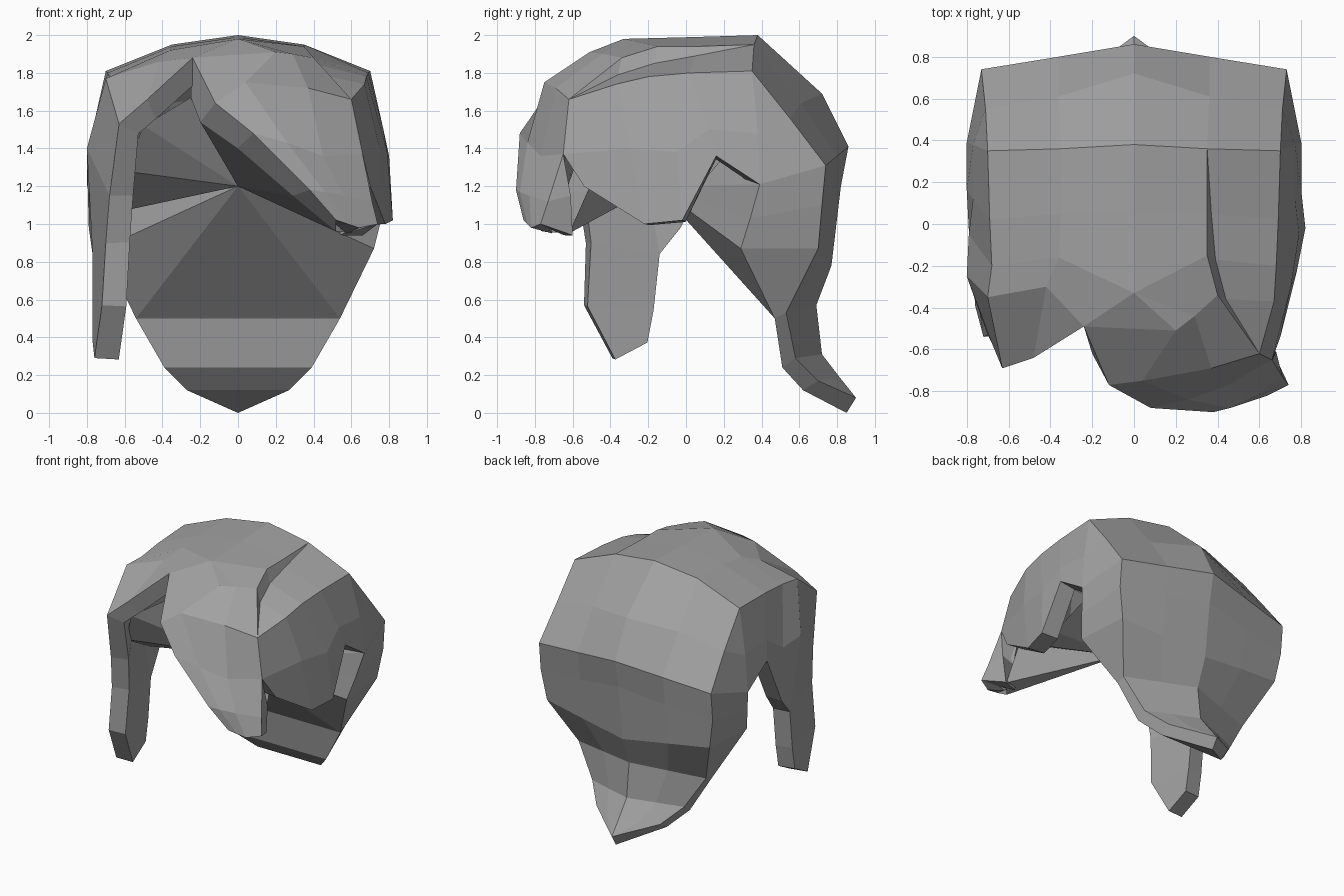
import bpy
import bmesh
from mathutils import Vector

old_cube = bpy.data.objects.get("Cube")
if old_cube:
    bpy.data.objects.remove(old_cube, do_unlink=True)

# One flat grey for everything
grey = bpy.data.materials.new("hair_grey")
grey.use_nodes = True
hair_colour = (0.36, 0.36, 0.36, 1.0)
grey.diffuse_color = hair_colour
grey.node_tree.nodes["Principled BSDF"].inputs["Base Color"].default_value = hair_colour


def flip(point):
    """Mirror a point to the other side."""
    return (-point[0], point[1], point[2])


def mirrored(row):
    return [flip(point) for point in row]


def add_face(bm, points):
    return bm.faces.new([bm.verts.new(point) for point in points])


def loft(bm, rows):
    """Skin neighbouring rows of points with quads."""
    for upper, lower in zip(rows, rows[1:]):
        for i in range(len(upper) - 1):
            add_face(bm, [upper[i], upper[i + 1], lower[i + 1], lower[i]])


def weld(bm):
    bmesh.ops.remove_doubles(bm, verts=bm.verts, dist=0.002)
    bmesh.ops.dissolve_degenerate(bm, edges=bm.edges, dist=0.001)
    bm.normal_update()


def face_outward(bm, centre):
    """Turn every face away from the middle of the head."""
    for face in bm.faces:
        if face.normal.dot(face.calc_center_median() - Vector(centre)) < 0:
            face.normal_flip()


def make_object(name, bm, thickness=None):
    mesh = bpy.data.meshes.new(name)
    bm.to_mesh(mesh)
    bm.free()
    mesh.materials.append(grey)
    part = bpy.data.objects.new(name, mesh)
    bpy.context.scene.collection.objects.link(part)
    if thickness:
        solid = part.modifiers.new("hair_thickness", "SOLIDIFY")
        solid.thickness = thickness
        solid.offset = -1
    return part


# Cap sections, each running from the middle of the crown down one side
crown_back = [(0, .38, 2), (.35, .36, 1.95), (.70, .35, 1.81), (.77, .38, 1.48), (.80, .39, 1.21)]
crown_notch = [(0, .05, 1.99), (.35, .05, 1.94), (.69, .02, 1.80), (.77, .12, 1.5), (.80, .16, 1.36)]
crown_front = [(0, -.33, 1.98), (.36, -.16, 1.92), (.68, -.2, 1.78), (.79, -.05, 1.38), (.82, -.02, 1.02)]
parting = (-.24, -.49, 1.88)

# Side with the swept fringe: a raised layer steps down to the temple
temple = (.60, -.62, 1.66)
temple_low = (.66, -.65, 1.37)
step_back = crown_back[:1] + crown_back[:2] + crown_back[1:]
step_notch = crown_notch[:1] + crown_notch[:2] + [(.37, .05, 1.89)] + crown_notch[2:]
step_front = crown_front[:1] * 2 + [(.35, -.15, 1.94), (.39, -.17, 1.85)] + crown_front[2:]
sweep_brow = [(.2, -.51, 1.91), (.29, -.44, 1.90), (.40, -.34, 1.88), (.44, -.36, 1.79),
              (.67, -.37, 1.74), (.75, -.3, 1.4), (.78, -.22, 1.0)]
sweep_front = [(.04, -.75, 1.75), (.37, -.69, 1.72), temple, temple, temple, temple_low, (.70, -.54, 1.2)]

# Side with the hanging lock
lock_crown = mirrored(crown_front[:4]) + [(-.79, -.03, .98)]
lock_brow = [parting, (-.42, -.3, 1.86), (-.70, -.35, 1.77), (-.80, -.25, 1.4), (-.77, -.16, .84)]
lock_front = [parting, (-.48, -.64, 1.66), (-.63, -.69, 1.53), (-.68, -.57, 1.15), (-.70, -.53, .9)]

# Lower edge of the fringe, from the parting to the tip
fringe_edge = [parting, (-.12, -.77, 1.64), (.08, -.88, 1.48), (.38, -.90, 1.18), (.52, -.86, 1.02)]

# Thick outer shell: cap, fringe and lock welded into one skin
shell = bmesh.new()
loft(shell, [step_back, step_notch, step_front, sweep_brow, sweep_front])
add_face(shell, [crown_front[0], sweep_brow[0], parting])
add_face(shell, [parting, sweep_brow[0], sweep_front[0], fringe_edge[1]])
loft(shell, [mirrored(crown_back), mirrored(crown_notch), lock_crown, lock_brow, lock_front])
loft(shell, [
    [fringe_edge[1], sweep_front[0], sweep_front[1], temple, temple],
    [fringe_edge[2], (.26, -.84, 1.43), (.45, -.77, 1.36), temple_low, temple_low],
    [fringe_edge[3], (.46, -.88, 1.17), (.56, -.83, 1.15), (.71, -.73, 1.12), (.68, -.61, 1.15)],
    [fringe_edge[4], (.58, -.84, 1.0), (.64, -.82, .98), (.74, -.77, 1.0), (.66, -.60, .94)],
])
loft(shell, [
    [lock_front[-1], lock_brow[-1]],
    [(-.72, -.54, .57), (-.77, -.19, .55)],
    [(-.76, -.39, .29), (-.77, -.22, .38)],
])
weld(shell)
face_outward(shell, (0, 0, 1.15))
make_object("cap_fringe_and_lock", shell, thickness=.13)

# Back of the hair: middle, halfway, side crease, front edge, from crown to tail tip
tail_end = (0, .9, .08)
back_rows = [
    crown_back[:4],
    [(0, .72, 1.69), (.36, .61, 1.64), (.71, .55, 1.56), crown_back[3]],
    [(0, .86, 1.41), (.36, .80, 1.36), (.73, .74, 1.31), crown_back[4]],
    [(0, .82, 1.2), (.36, .77, 1.14), (.73, .72, 1.1), (.76, .34, 1.03)],
    [(0, .77, .78), (.36, .74, .83), (.69, .70, .87), (.72, .29, .87)],
    [(0, .69, .57), (.27, .61, .55), (.54, .53, .53), (.54, .47, .5)],
    [(0, .72, .31), (.2, .65, .3), (.39, .58, .29), (.39, .51, .24)],
    [(0, .82, .18), (.14, .76, .18), (.27, .70, .17), (.27, .62, .12)],
    [tail_end, tail_end, tail_end, (0, .85, 0)],
]
back = bmesh.new()
loft(back, back_rows)
loft(back, [mirrored(row) for row in back_rows])

# Front faces of the tail
front_edge = [row[3] for row in back_rows]
for upper, lower in zip(front_edge[5:], front_edge[6:]):
    add_face(back, [upper, flip(upper), flip(lower), lower])
weld(back)
bmesh.ops.recalc_face_normals(back, faces=back.faces)
make_object("back_and_tail", back)

# Hollow under the cap: a closed ring of inner edges fanned to one point
apex = (0, -.16, 1.2)
notch_inside = (.5, .28, 1.45)
fringe_inside = [(-.25, -.42, 1.67), (-.20, -.62, 1.54), (.0, -.74, 1.40), (.29, -.78, 1.15), (.52, -.76, .96)]
ring = front_edge[5:1:-1] + [notch_inside, (.69, -.03, 1.08), (.68, -.2, 1.05), (.62, -.5, 1.22), (.64, -.62, .95)]
ring += fringe_inside[::-1]
ring += [(-.5, -.58, 1.52), (-.60, -.5, 1.28), (-.70, -.1, 1.05), flip(notch_inside)]
ring += mirrored(front_edge[2:6])
hollow = bmesh.new()
for start, end in zip(ring, ring[1:] + ring[:1]):
    add_face(hollow, [apex, start, end])

# Underside strip along the fringe edge
loft(hollow, [fringe_edge, fringe_inside])
weld(hollow)
bmesh.ops.recalc_face_normals(hollow, faces=hollow.faces)
make_object("hollow_and_fringe_underside", hollow)
